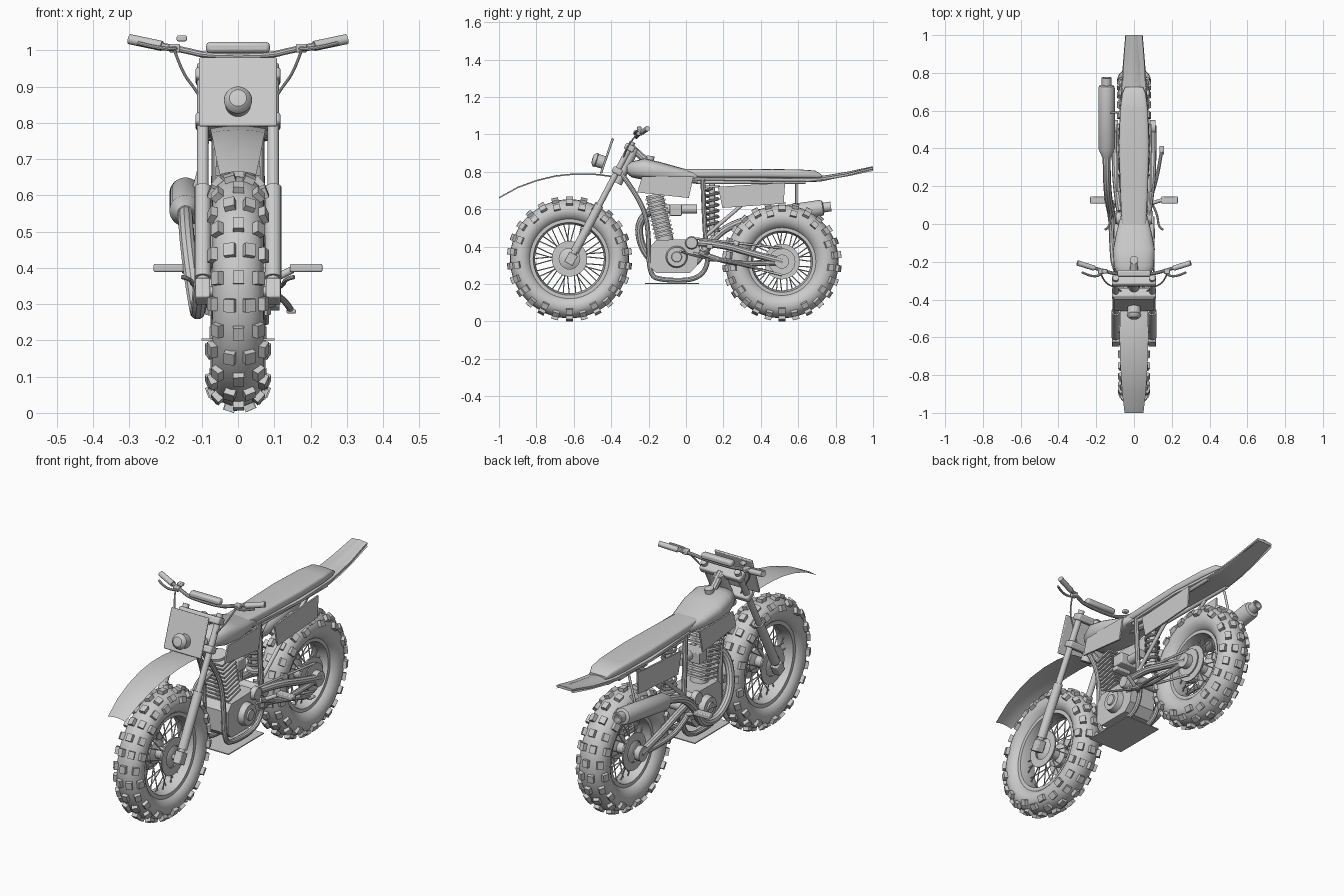
import bpy, bmesh, math
from mathutils import Vector, Matrix

if "Cube" in bpy.data.objects:
    bpy.data.objects.remove(bpy.data.objects["Cube"])

grey = bpy.data.materials.new("light_grey")
grey.use_nodes = True
grey.diffuse_color = (0.6, 0.6, 0.6, 1)
grey.node_tree.nodes["Principled BSDF"].inputs["Base Color"].default_value = (0.6, 0.6, 0.6, 1)


def finish(name, bm, mirror=False, bevel=0, solid=True):
    if solid:
        bmesh.ops.recalc_face_normals(bm, faces=bm.faces)
    me = bpy.data.meshes.new(name)
    bm.to_mesh(me)
    bm.free()
    me.materials.append(grey)
    for p in me.polygons:
        p.use_smooth = True
    me.set_sharp_from_angle(angle=math.radians(35))
    ob = bpy.data.objects.new(name, me)
    bpy.context.collection.objects.link(ob)
    if mirror:
        ob.modifiers.new("mirror", 'MIRROR')
    if bevel:
        mod = ob.modifiers.new("bevel", 'BEVEL')
        mod.width, mod.segments = bevel, 2
    return ob


def cyl(bm, p, q, r1, r2=None, n=16):
    p, q = Vector(p), Vector(q)
    m = Matrix.Translation((p + q) / 2) @ (q - p).to_track_quat('Z', 'Y').to_matrix().to_4x4()
    bmesh.ops.create_cone(bm, cap_ends=True, segments=n, radius1=r1,
                          radius2=r1 if r2 is None else r2, depth=(q - p).length, matrix=m)


def block(bm, c, size, tilt=0):
    m = Matrix.Translation(c) @ Matrix.Rotation(tilt, 4, 'X') @ Matrix.Diagonal((*size, 1))
    bmesh.ops.create_cube(bm, size=1, matrix=m)


def rod(name, p, q, r1, r2=None, mirror=False):
    bm = bmesh.new()
    cyl(bm, p, q, r1, r2)
    return finish(name, bm, mirror)


def box(name, c, size, tilt=0, mirror=False, bevel=0.004):
    bm = bmesh.new()
    block(bm, c, size, tilt)
    return finish(name, bm, mirror, bevel)


def loft(name, rings, closed=True):
    bm = bmesh.new()
    rows = [[bm.verts.new(v) for v in ring] for ring in rings]
    n = len(rows[0])
    for a, b in zip(rows, rows[1:]):
        for i in range(n if closed else n - 1):
            j = (i + 1) % n
            bm.faces.new((a[i], a[j], b[j], b[i]))
    if closed:
        bm.faces.new(rows[0])
        bm.faces.new(rows[-1])
    return finish(name, bm, solid=closed)


def lathe(name, profile, p, axis, n=48, loop=False, mirror=False):
    """Spin (radius, distance) points about an axis through p."""
    m = Matrix.Translation(p) @ Vector(axis).to_track_quat('Z', 'Y').to_matrix().to_4x4()
    bm = bmesh.new()
    vs = [bm.verts.new(m @ Vector((r, 0, t))) for r, t in profile]
    es = [bm.edges.new(e) for e in zip(vs, vs[1:] + vs[:1] if loop else vs[1:])]
    bmesh.ops.spin(bm, geom=vs + es, cent=p, axis=m.to_3x3() @ Vector((0, 0, 1)),
                   angle=math.tau, steps=n, use_merge=True)
    bmesh.ops.remove_doubles(bm, verts=bm.verts, dist=0.0001)
    return finish(name, bm, mirror)


def tube(name, pts, r, mirror=False):
    cu = bpy.data.curves.new(name, 'CURVE')
    cu.dimensions, cu.bevel_depth, cu.bevel_resolution = '3D', r, 3
    cu.use_fill_caps = True
    s = cu.splines.new('NURBS')
    s.points.add(len(pts) - 1)
    for sp, p in zip(s.points, pts):
        sp.co = (*p, 1)
    s.order_u, s.use_endpoint_u, s.resolution_u = 3, True, 6
    tmp = bpy.data.objects.new(name + "_path", cu)
    me = bpy.data.meshes.new_from_object(tmp)
    bpy.data.objects.remove(tmp)
    bm = bmesh.new()
    bm.from_mesh(me)
    bpy.data.meshes.remove(me)
    return finish(name, bm, mirror)


# Wheels: tyre, tread knobs, rim, spokes, hub
def wheel(name, y, z, rim, half):
    c = Vector((0, y, z))
    top = z - 0.017
    mid, hr = (rim + top) / 2, (top - rim) / 2
    ring = [(mid + hr * math.cos(k * math.tau / 20), half * math.sin(k * math.tau / 20)) for k in range(20)]
    lathe(name + "_tyre", ring, c, (1, 0, 0), 64, True)
    bm = bmesh.new()
    for k in range(26):
        spin = Matrix.Translation(c) @ Matrix.Rotation(k * math.tau / 26, 4, 'X')
        for phi in ((-0.3, 0.42, -1.2, 1.2) if k % 2 else (-0.85, 0.85, 0.02)):
            m = (spin @ Matrix.Translation((half * math.sin(phi), 0, mid + hr * math.cos(phi)))
                 @ Matrix.Rotation(phi, 4, 'Y') @ Matrix.Diagonal((0.03, 0.036, 0.032, 1)))
            bmesh.ops.create_cube(bm, size=1, matrix=m)
    finish(name + "_tread_knobs", bm)
    lathe(name + "_rim", [(rim - 0.004, -0.045), (rim + 0.02, -0.045), (rim + 0.02, 0.045),
                          (rim - 0.004, 0.045), (rim - 0.014, 0)], c, (1, 0, 0), 48, True)
    bm = bmesh.new()
    for k in range(36):
        a = k * math.tau / 36
        b = a + (0.3 if k % 4 < 2 else -0.3)
        x = 0.04 if k % 2 else -0.04
        cyl(bm, c + Vector((x, 0.05 * math.cos(b), 0.05 * math.sin(b))),
            c + Vector((0, rim * math.cos(a), rim * math.sin(a))), 0.003, n=6)
    finish(name + "_spokes", bm)
    lathe(name + "_hub", [(0, -0.065), (0.035, -0.065), (0.06, -0.05), (0.06, -0.03), (0.03, -0.02),
                          (0.03, 0.02), (0.06, 0.03), (0.06, 0.05), (0.035, 0.065), (0, 0.065)], c, (1, 0, 0))
    lathe(name + "_brake_disc", [(0.055, 0.058), (0.095, 0.058), (0.095, 0.064), (0.055, 0.064)],
          c, (1, 0, 0), 32, True, mirror=True)
    rod(name + "_axle", c - Vector((0.115, 0, 0)), c + Vector((0.115, 0, 0)), 0.014)


wheel("front_wheel", -0.623, 0.335, 0.198, 0.07)
wheel("rear_wheel", 0.513, 0.32, 0.168, 0.076)

# Front fork and steering
foot, head = Vector((0.097, -0.615, 0.335)), Vector((0.097, -0.285, 0.96))
rod("fork_upper", foot, head, 0.016, mirror=True)
rod("fork_lower", foot.lerp(head, 0.06), foot.lerp(head, 0.46), 0.023, mirror=True)
box("axle_clamp", foot, (0.04, 0.05, 0.06), -0.48, True)
for nm, t in (("lower_clamp", 0.75), ("upper_clamp", 0.95)):
    c = foot.lerp(head, t)
    box(nm, (0, c.y, c.z), (0.235, 0.055, 0.035), -0.48, bevel=0.008)
rod("head_tube", (0, -0.37, 0.74), (0, -0.275, 0.93), 0.028)
box("front_number_plate", (0, -0.423, 0.885), (0.215, 0.012, 0.2), -0.33)
lathe("headlight", [(0, 0.065), (0.024, 0.062), (0.037, 0.05), (0.039, 0.042), (0.035, 0.038),
                    (0.035, 0)], (0, -0.44, 0.85), (0, -0.95, 0.3), 32)
tube("handlebar", [(0, -0.265, 0.985), (0.09, -0.265, 0.985), (0.14, -0.255, 1.0),
                   (0.3, -0.205, 1.03)], 0.009, True)
rod("grip", (0.21, -0.234, 1.012), (0.3, -0.206, 1.031), 0.014, mirror=True)
box("lever_mount", (0.175, -0.25, 1.006), (0.03, 0.03, 0.024), mirror=True)
tube("lever", [(0.17, -0.26, 1.005), (0.2, -0.295, 1.0), (0.275, -0.255, 1.02)], 0.006, True)
box("handlebar_pad", (0, -0.262, 1.008), (0.176, 0.036, 0.03), bevel=0.01)
box("bar_switch", (-0.155, -0.25, 1.033), (0.028, 0.025, 0.016))
tube("control_cable", [(0.175, -0.265, 1.0), (0.155, -0.31, 0.94), (0.115, -0.33, 0.89),
                       (0.06, -0.36, 0.8)], 0.004, True)


# Fenders are thin curved sheets
def sheet(name, rows, crown):
    loft(name, [[(w * t, y, z - crown * t * t) for t in (-1, -0.7, -0.35, 0, 0.35, 0.7, 1)]
                for y, z, w in rows], False)


sheet("front_fender", [(-1, 0.665, 0.05), (-0.9, 0.72, 0.062), (-0.8, 0.757, 0.069), (-0.7, 0.781, 0.074),
                       (-0.6, 0.792, 0.076), (-0.5, 0.792, 0.075), (-0.4, 0.78, 0.07)], 0.008)


# Tank and seat are lofts of rounded cross-sections
def body(name, rows, power):
    rings = []
    for y, w, lo, hi in rows:
        ring = []
        for k in range(24):
            c, s = math.cos(k * math.tau / 24), math.sin(k * math.tau / 24)
            ring.append((math.copysign(abs(c) ** power, c) * w, y,
                         (lo + hi) / 2 + math.copysign(abs(s) ** power, s) * (hi - lo) / 2))
        rings.append(ring)
    return loft(name, rings)


body("fuel_tank", [(-0.315, 0.045, 0.79, 0.835), (-0.29, 0.08, 0.77, 0.855), (-0.22, 0.108, 0.755, 0.872),
                   (-0.13, 0.11, 0.75, 0.85), (-0.03, 0.09, 0.75, 0.822), (0.06, 0.065, 0.755, 0.8)], 0.7)
rod("fuel_cap", (0, -0.195, 0.85), (0, -0.19, 0.885), 0.022)
body("seat", [(-0.045, 0.05, 0.775, 0.8), (-0.03, 0.063, 0.77, 0.815), (0.15, 0.072, 0.768, 0.815),
              (0.4, 0.08, 0.768, 0.815), (0.6, 0.074, 0.765, 0.813), (0.69, 0.062, 0.765, 0.807),
              (0.725, 0.048, 0.768, 0.785)], 0.45)
body("seat_base", [(-0.02, 0.06, 0.755, 0.772), (0.4, 0.085, 0.748, 0.77), (0.66, 0.07, 0.745, 0.768),
                   (0.72, 0.062, 0.748, 0.77), (0.85, 0.056, 0.775, 0.79), (0.98, 0.046, 0.808, 0.822),
                   (1.0, 0.045, 0.812, 0.826)], 0.35)
sheet("rear_fender", [(0.64, 0.772, 0.072), (0.75, 0.782, 0.066), (0.87, 0.802, 0.057), (1, 0.83, 0.046)], 0.025)


# Side panels cut as slanted plates
def panel(name, corners, x0, x1):
    rings = [[(x, y, z) for y, z in corners] for x in (x0, x1)]
    loft(name, rings).modifiers.new("mirror", 'MIRROR')


panel("tank_shroud", [(-0.235, 0.775), (0.04, 0.775), (0.015, 0.66), (-0.26, 0.69)], 0.1, 0.108)
panel("side_number_panel", [(0.17, 0.72), (0.53, 0.742), (0.522, 0.63), (0.195, 0.607)], 0.085, 0.093)

# Frame
tube("cradle_tube", [(0.015, -0.345, 0.79), (0.035, -0.25, 0.66), (0.055, -0.2, 0.52), (0.06, -0.2, 0.25),
                     (0.06, -0.13, 0.22), (0.06, 0.06, 0.22), (0.06, 0.125, 0.31), (0.06, 0.1, 0.45),
                     (0.06, 0.09, 0.76)], 0.013, True)
tube("backbone_tube", [(0, -0.29, 0.93), (0, -0.2, 0.84), (0, -0.05, 0.765), (0, 0.1, 0.75)], 0.02)
rod("subframe_rail", (0.055, 0.06, 0.745), (0.06, 0.64, 0.745), 0.01, mirror=True)
rod("subframe_strut", (0.06, 0.11, 0.46), (0.065, 0.33, 0.65), 0.01, mirror=True)
rod("subframe_stay", (0.065, 0.33, 0.65), (0.06, 0.48, 0.745), 0.009, mirror=True)
rod("muffler_stay", (-0.085, 0.59, 0.75), (-0.125, 0.59, 0.6), 0.006)
box("skid_plate", (0, -0.075, 0.202), (0.2, 0.29, 0.005), bevel=0)

# Engine
panel("crankcase", [(-0.19, 0.4), (-0.16, 0.435), (0.03, 0.44), (0.075, 0.4), (0.06, 0.3),
                    (0.02, 0.26), (-0.16, 0.26), (-0.19, 0.29)], 0, 0.075)
rod("clutch_cover", (0.07, -0.05, 0.345), (0.105, -0.05, 0.345), 0.06, 0.052, True)
rod("cover_cap", (0.1, -0.05, 0.345), (0.112, -0.05, 0.345), 0.03, 0.026, True)
rod("gear_cover", (0.07, 0.03, 0.42), (0.095, 0.03, 0.42), 0.036, 0.03, True)
low, high = Vector((0, -0.11, 0.43)), Vector((0, -0.17, 0.68))
rod("cylinder", low, high, 0.045)
bm = bmesh.new()
for k in range(10):
    block(bm, low.lerp(high, 0.12 + k * 0.09), (0.125, 0.105, 0.01), 0.235)
finish("cooling_fins", bm)
box("carburettor", (0, -0.055, 0.595), (0.12, 0.065, 0.06))
rod("intake", (0, -0.13, 0.6), (0, 0.06, 0.6), 0.024)

# Exhaust
tube("header_pipe", [(-0.02, -0.17, 0.6), (-0.05, -0.26, 0.56), (-0.1, -0.24, 0.38), (-0.11, -0.12, 0.27),
                     (-0.115, 0.04, 0.29), (-0.135, 0.12, 0.42), (-0.145, 0.25, 0.53),
                     (-0.145, 0.4, 0.56)], 0.021)
lathe("muffler", [(0, 0), (0.022, 0), (0.044, 0.05), (0.044, 0.37), (0.04, 0.385), (0.026, 0.39),
                  (0.026, 0.43), (0.018, 0.43), (0.018, 0.39), (0, 0.39)],
      (-0.145, 0.35, 0.55), (0, 0.985, 0.15), 32)

# Rear suspension and drive
rod("shock_damper", (0, 0.14, 0.46), (0, 0.14, 0.75), 0.016)
turns = 7
tube("shock_spring", [(0.034 * math.cos(k * math.tau / 10), 0.14 + 0.034 * math.sin(k * math.tau / 10),
                       0.49 + 0.22 * k / (10 * turns)) for k in range(10 * turns + 1)], 0.007)
for nm, z in (("lower_spring_seat", 0.478), ("upper_spring_seat", 0.715)):
    rod(nm, (0, 0.14, z), (0, 0.14, z + 0.012), 0.042)
tube("swingarm_upper", [(0.075, 0.07, 0.42), (0.095, 0.2, 0.41), (0.1, 0.36, 0.36), (0.1, 0.52, 0.32)], 0.019, True)
tube("swingarm_lower", [(0.075, 0.07, 0.37), (0.095, 0.18, 0.325), (0.1, 0.32, 0.305), (0.1, 0.52, 0.315)], 0.014, True)
rod("swingarm_cross", (-0.085, 0.11, 0.4), (0.085, 0.11, 0.4), 0.026)
rod("swingarm_end", (0.085, 0.513, 0.32), (0.115, 0.513, 0.32), 0.038, mirror=True)
rod("rear_sprocket", (0.076, 0.513, 0.32), (0.082, 0.513, 0.32), 0.072)
for nm, a, b in (("chain_top", 0.445, 0.392), ("chain_bottom", 0.365, 0.248)):
    rod(nm, (0.079, 0.04, a), (0.079, 0.513, b), 0.006)

# Foot controls
box("foot_peg", (0.188, 0.127, 0.4), (0.09, 0.036, 0.022), mirror=True)
rod("peg_bracket", (0.06, 0.1, 0.35), (0.15, 0.127, 0.395), 0.01, mirror=True)
tube("foot_lever", [(0.1, 0.1, 0.34), (0.125, 0.05, 0.35), (0.13, -0.02, 0.37), (0.155, -0.03, 0.375)], 0.006, True)
tube("side_stand", [(0.075, 0.12, 0.33), (0.115, 0.18, 0.335), (0.145, 0.38, 0.285)], 0.009)
box("stand_foot", (0.147, 0.39, 0.28), (0.026, 0.045, 0.012))
